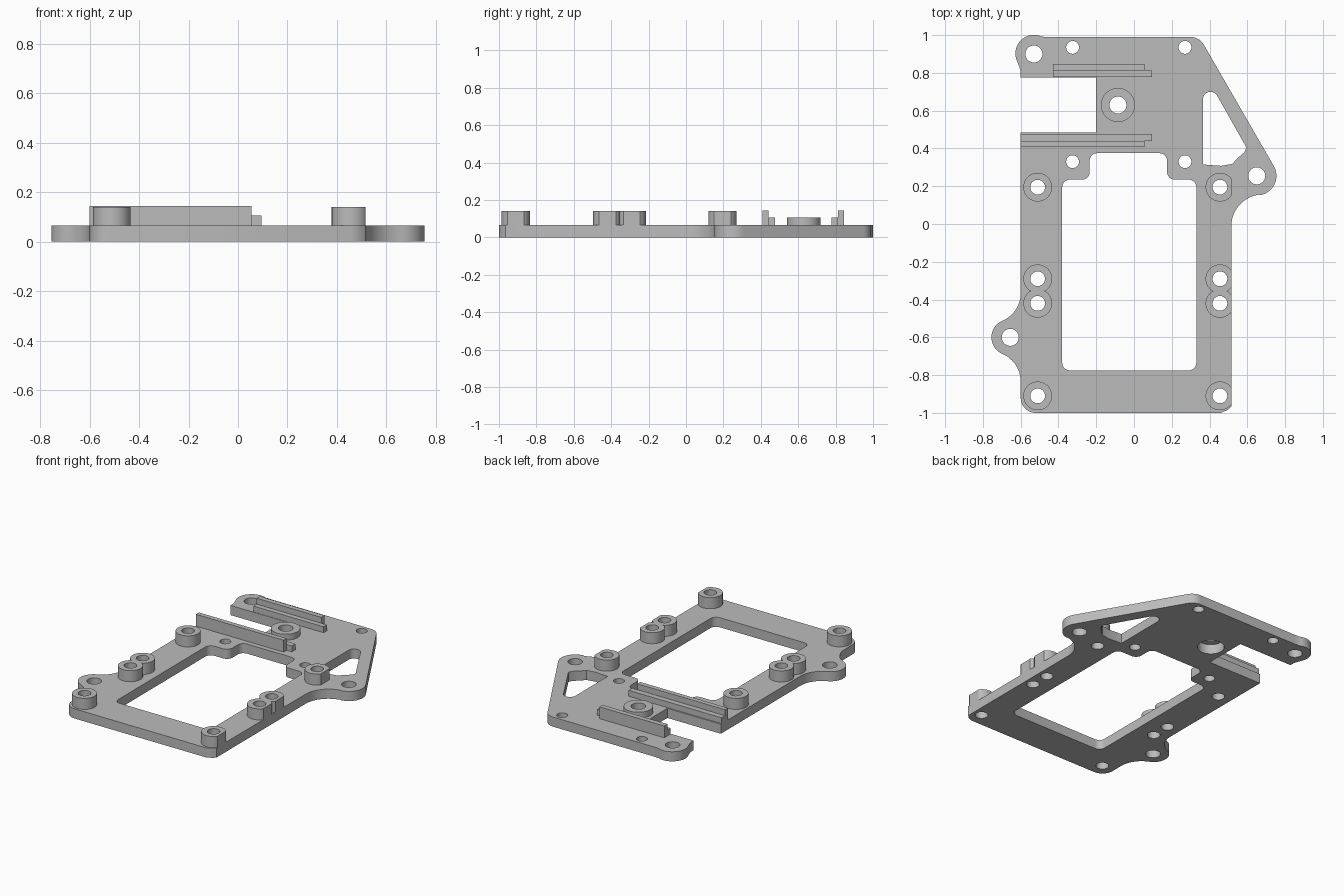
import bpy, bmesh
from math import sin, cos, radians
from mathutils import Vector

cube = bpy.data.objects.get("Cube")
if cube:
    bpy.data.objects.remove(cube)

grey = bpy.data.materials.new("plain_grey")
grey.use_nodes = True
grey.diffuse_color = (0.5, 0.5, 0.5, 1)
grey.node_tree.nodes["Principled BSDF"].inputs["Base Color"].default_value = (0.5, 0.5, 0.5, 1)

PLATE, BOSS, STEP, RAIL = 0.065, 0.14, 0.105, 0.145
RIGHT_EDGE, LEFT_EDGE = 0.515, -0.6


def arc(x, y, r, start, end, n=12):
    angles = [radians(start + (end - start) * i / n) for i in range(n + 1)]
    return [(x + r * cos(a), y + r * sin(a)) for a in angles]


def circle(x, y, r, n=40):
    return arc(x, y, r, 0, 360, n)[:-1]


def rect(x0, x1, y0, y1):
    return [(x0, y0), (x1, y0), (x1, y1), (x0, y1)]


def rounded(corners, r, n=6):
    """Fillet every corner of a closed polygon."""
    out = []
    for i, c in enumerate(corners):
        p = Vector(c)
        a = (Vector(corners[i - 1]) - p).normalized()
        b = (Vector(corners[(i + 1) % len(corners)]) - p).normalized()
        half = a.angle(b) / 2
        t = r * cos(half) / sin(half)
        centre = p + (a + b).normalized() * (r / sin(half))
        u, v = p + a * t - centre, p + b * t - centre
        for k in range(n + 1):
            out.append(tuple(centre + u.slerp(v, k / n).normalized() * r))
    return out


def slab(name, loops, z0, z1):
    """Extrude an outline, with any inner loops as holes, from z0 to z1."""
    curve = bpy.data.curves.new(name, 'CURVE')
    curve.dimensions = '2D'
    curve.fill_mode = 'BOTH'
    curve.extrude = (z1 - z0) / 2
    for loop in loops:
        s = curve.splines.new('POLY')
        s.points.add(len(loop) - 1)
        for pt, (x, y) in zip(s.points, loop):
            pt.co = (x, y, 0, 1)
        s.use_cyclic_u = True
    temp = bpy.data.objects.new(name + "_profile", curve)
    bpy.context.collection.objects.link(temp)
    deps = bpy.context.evaluated_depsgraph_get()
    mesh = bpy.data.meshes.new_from_object(temp.evaluated_get(deps))
    bpy.data.objects.remove(temp)
    bpy.data.curves.remove(curve)

    bm = bmesh.new()
    bm.from_mesh(mesh)
    bmesh.ops.remove_doubles(bm, verts=bm.verts, dist=0.0002)
    bmesh.ops.recalc_face_normals(bm, faces=bm.faces)
    bmesh.ops.translate(bm, verts=bm.verts, vec=(0, 0, (z0 + z1) / 2))
    bm.to_mesh(mesh)
    bm.free()
    mesh.name = name
    mesh.materials.clear()
    mesh.materials.append(grey)
    obj = bpy.data.objects.new(name, mesh)
    bpy.context.collection.objects.link(obj)
    bpy.ops.object.select_all(action='DESELECT')
    obj.select_set(True)
    bpy.context.view_layer.objects.active = obj
    bpy.ops.object.shade_smooth_by_angle(angle=radians(30))
    return obj


# Plate outline, clockwise from the back arm
outline = [(LEFT_EDGE, 0.775), (LEFT_EDGE, 0.81)]
outline += arc(-0.53, 0.903, 0.098, 205, 65, 18)          # back arm head
outline += [(-0.45, 0.99)]
outline += arc(0.3, 0.91, 0.08, 90, 30)                   # back corner
outline += arc(0.65, 0.255, 0.104, 30, -82.6, 18)         # left ear
outline += arc(0.685, -0.013, 0.17, 97.4, 180)            # ear fillet
outline += [(RIGHT_EDGE, -0.965), (0.495, -0.985), (0.46, -1)]
outline += arc(-0.52, -0.92, 0.08, 270, 180)              # front corner
outline += arc(-0.76, -0.8345, 0.16, 0, 67)               # right ear
outline += arc(-0.66, -0.6, 0.095, 247, 113, 18)
outline += arc(-0.76, -0.3655, 0.16, -67, 0)
outline += [(LEFT_EDGE, 0.485), (-0.2, 0.485), (-0.2, 0.775)]

# Main opening and the triangular window
opening = rounded([(-0.38, -0.775), (0.33, -0.775), (0.33, 0.235), (0.175, 0.235),
                   (0.175, 0.375), (-0.235, 0.375), (-0.235, 0.235), (-0.38, 0.235)], 0.04)
window = [(0.365, 0.315), (0.46, 0.308), (0.52, 0.318), (0.55, 0.35), (0.585, 0.38), (0.595, 0.405)]
window += arc(0.405, 0.66, 0.04, 30, 180)

# Screw holes
boss_spots = [(x, y) for x in (-0.51, 0.455) for y in (-0.91, -0.42, -0.29, 0.195)]
holes = [circle(x, y, 0.039) for x, y in boss_spots]
holes += [circle(x, y, 0.034) for x in (-0.325, 0.27) for y in (0.33, 0.935)]
holes += [circle(x, y, 0.045) for x, y in ((-0.53, 0.9), (0.65, 0.255), (-0.655, -0.6))]
holes.append(circle(-0.085, 0.63, 0.082))                 # counterbore under the centre boss
slab("base_plate", [outline, opening, window] + holes, 0, PLATE)

# Standoff bosses, trimmed at the plate edge and where a pair meets
for i, (x, y) in enumerate(boss_spots):
    low = -0.355 if y == -0.29 else -2
    high = -0.355 if y == -0.42 else 2
    ring = [(min(px, RIGHT_EDGE), min(max(py, low), high)) for px, py in circle(x, y, 0.076)]
    slab(f"standoff_{i + 1}", [ring, circle(x, y, 0.039)], PLATE, BOSS)
slab("centre_boss", [circle(-0.085, 0.63, 0.09), circle(-0.085, 0.63, 0.045)], PLATE, STEP)

# Stepped rails either side of the notch
slab("front_rail_wall", [rect(LEFT_EDGE, 0.055, 0.408, 0.44)], PLATE, RAIL)
slab("front_rail_step", [rect(LEFT_EDGE, 0.095, 0.44, 0.477)], PLATE, STEP)
slab("back_rail_wall", [rect(-0.43, 0.055, 0.812, 0.846)], PLATE, RAIL)
slab("back_rail_step", [rect(-0.43, 0.095, 0.778, 0.812)], PLATE, STEP)
